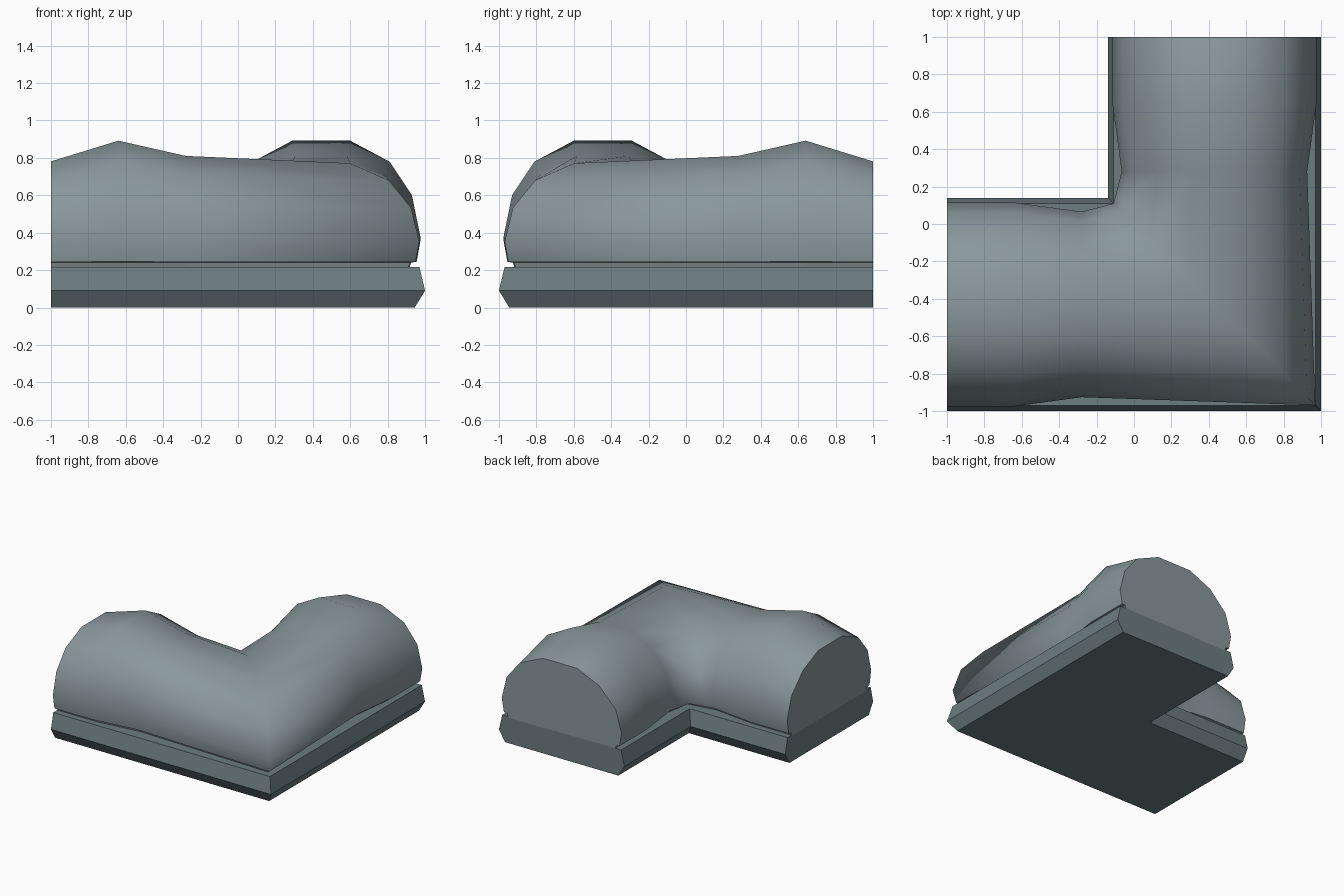
import bpy, bmesh

if "Cube" in bpy.data.objects:
    bpy.data.objects.remove(bpy.data.objects["Cube"])

C = 0.43  # centre line offset of each arm


def material(name, rgb):
    m = bpy.data.materials.new(name)
    m.diffuse_color = (*rgb, 1)
    m.use_nodes = True
    m.node_tree.nodes["Principled BSDF"].inputs["Base Color"].default_value = m.diffuse_color
    return m


def place(arm, s, v, z):
    # arm 0 runs along x, arm 1 is the mitre, arm 2 is its mirror along y
    if arm == 0:
        return (s, v - C, z)
    if arm == 1:
        return (C - v, v - C, z)
    return (C - v, -s, z)


def sweep(name, sections, mat, smooth):
    """sections: list of (arm, s, [(v, z), ...]) joined into a capped L-shaped body"""
    bm = bmesh.new()
    rings = [[bm.verts.new(place(a, s, v, z)) for v, z in prof] for a, s, prof in sections]
    n = len(rings[0])
    for r0, r1 in zip(rings, rings[1:]):
        for i in range(n):
            j = (i + 1) % n
            bm.faces.new((r0[i], r0[j], r1[j], r1[i])).smooth = smooth
    caps = [bm.faces.new(rings[0]), bm.faces.new(rings[-1])]
    for cap in caps:
        for e in cap.edges:
            e.smooth = False
    # crisp edges around the neck under the cushion
    for e in bm.edges:
        if max(v.co.z for v in e.verts) < 0.27:
            e.smooth = False
    bmesh.ops.recalc_face_normals(bm, faces=bm.faces)
    me = bpy.data.meshes.new(name)
    bm.to_mesh(me)
    bm.free()
    ob = bpy.data.objects.new(name, me)
    me.materials.append(mat)
    bpy.context.collection.objects.link(ob)
    return ob


# bevelled L-shaped plinth
half = [(0.515, 0), (0.57, 0.09), (0.54, 0.217)]
base = half + [(-v, z) for v, z in reversed(half)]
sweep("base", [(0, -1, base), (1, 0, base), (2, -1, base)],
      material("base_grey", (0.15, 0.205, 0.215)), False)

# bulging cushion: full profile, scaled at each station
pad = [(0.485, 0.21), (0.495, 0.24), (0.525, 0.245), (0.545, 0.38), (0.49, 0.6),
       (0.34, 0.785), (0.14, 0.892),
       (-0.17, 0.892), (-0.38, 0.78), (-0.50, 0.6), (-0.545, 0.38),
       (-0.525, 0.245), (-0.495, 0.24), (-0.485, 0.21)]


def shaped(width, height):
    return [(v * width, 0.24 + (z - 0.24) * height if z > 0.24 else z) for v, z in pad]


arm = [(-1, 1, 0.83), (-0.64, 1, 1), (-0.28, 0.91, 0.875)]
stations = [(0, s, shaped(w, h)) for s, w, h in arm]
stations.append((1, 0, shaped(0.99, 0.815)))
stations += [(2, s, shaped(w, h)) for s, w, h in reversed(arm)]
sweep("cushion", stations, material("cushion_grey", (0.25, 0.31, 0.33)), True)
